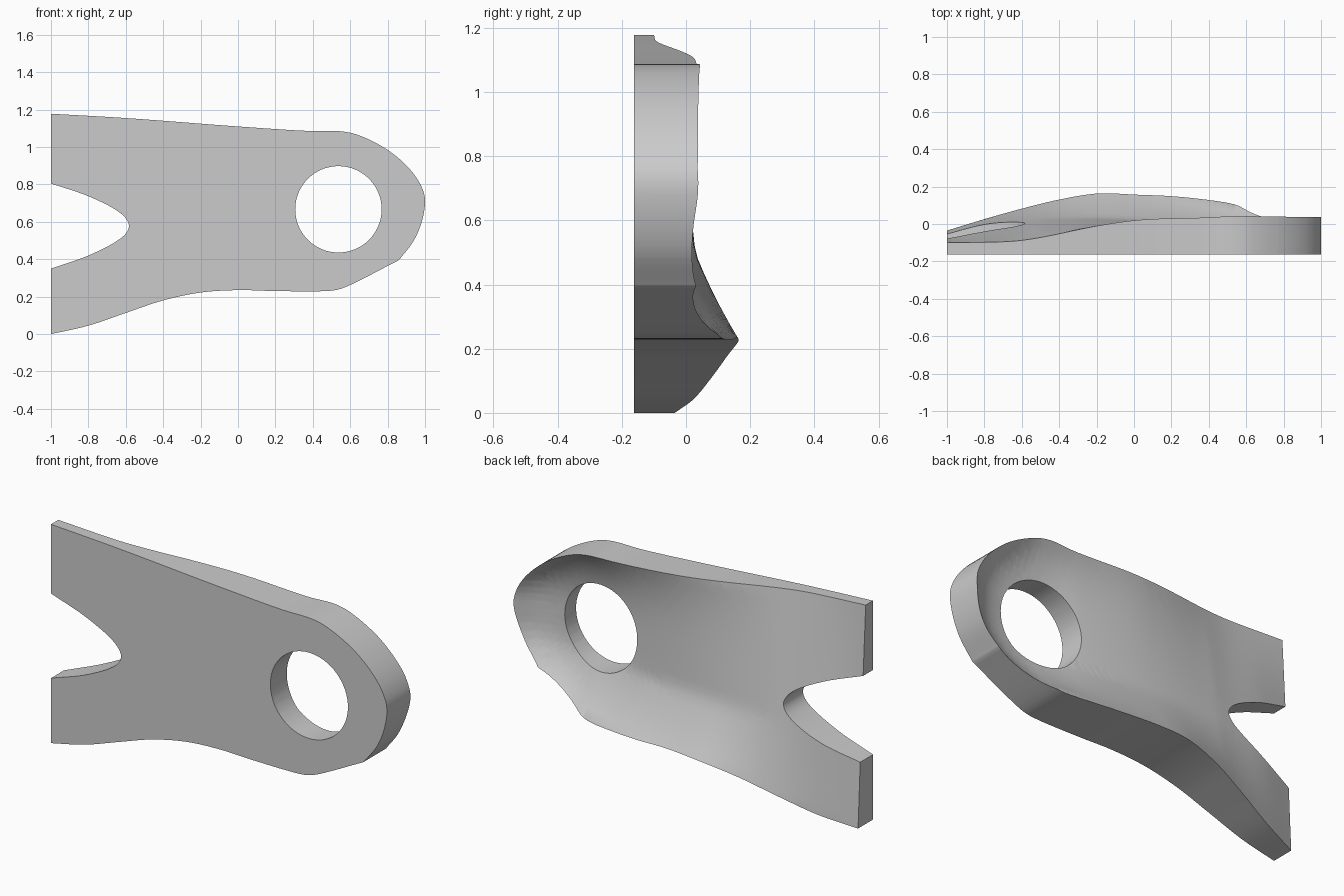
import bpy
import bmesh
import math
from mathutils import Vector

cube = bpy.data.objects.get("Cube")
if cube:
    bpy.data.objects.remove(cube, do_unlink=True)

FRONT_Y = -0.162


def spline(points, steps=6):
    """Smooth open curve through the points, without its last point."""
    pts = [Vector(p) for p in points]
    pts = [2 * pts[0] - pts[1]] + pts + [2 * pts[-1] - pts[-2]]
    out = []
    for a, b, c, d in zip(pts, pts[1:], pts[2:], pts[3:]):
        # centripetal knots keep uneven spacing free of overshoot
        t1 = (b - a).length ** 0.5
        t2 = t1 + (c - b).length ** 0.5
        t3 = t2 + (d - c).length ** 0.5
        for i in range(steps):
            t = t1 + (t2 - t1) * i / steps
            p = a.lerp(b, t / t1)
            q = b.lerp(c, (t - t1) / (t2 - t1))
            r = c.lerp(d, (t - t2) / (t3 - t2))
            u = p.lerp(q, t / t2)
            v = q.lerp(r, (t - t1) / (t3 - t1))
            out.append(u.lerp(v, (t - t1) / (t2 - t1)))
    return out


def sampler(points):
    """Function giving the height of a smooth curve at any x."""
    curve = spline(points) + [Vector(points[-1])]

    def sample(x):
        x = min(max(x, curve[0].x), curve[-1].x)
        for a, b in zip(curve, curve[1:]):
            if x <= b.x:
                return a.lerp(b, (x - a.x) / (b.x - a.x)).y
        return curve[-1].y
    return sample


# Outline of the plate, as x and z
upper_edge = [(-1, 1.178), (-0.6, 1.155), (0, 1.11), (0.38, 1.086), (0.55, 1.084),
              (0.64, 1.065), (0.8, 0.985), (0.92, 0.88), (0.98, 0.79), (1, 0.72),
              (0.985, 0.61), (0.94, 0.5), (0.86, 0.395)]
lower_edge = [(0.86, 0.395), (0.59, 0.258), (0.53, 0.237), (0.47, 0.23), (0.2, 0.23),
              (0, 0.235), (-0.2, 0.222), (-0.4, 0.18), (-0.6, 0.113), (-0.8, 0.045), (-1, 0)]
notch = [(-1, 0.35), (-0.8, 0.42), (-0.65, 0.496), (-0.598, 0.54), (-0.583, 0.578),
         (-0.598, 0.616), (-0.65, 0.662), (-0.8, 0.737), (-1, 0.805)]
outline = (spline(upper_edge) + spline(lower_edge) + [Vector((-1, 0))]
           + spline(notch) + [Vector((-1, 0.805))])
hole = [Vector((0.537 + 0.231 * math.cos(math.tau * i / 64),
                0.667 + 0.231 * math.sin(math.tau * i / 64))) for i in range(64)]

# Depth of the sculpted back along the lower edge, the middle and the upper edge
low_depth = sampler([(-1, -0.035), (-0.8, 0.026), (-0.6, 0.082), (-0.4, 0.133), (-0.2, 0.163),
                     (0, 0.162), (0.3, 0.14), (0.53, 0.108), (0.66, 0.075), (0.8, 0.048),
                     (1, 0.042)])
mid_depth = sampler([(-1, -0.06), (-0.8, -0.008), (-0.6, 0.014), (-0.2, 0.048),
                     (0.2, 0.053), (0.6, 0.04), (1, 0.036)])
top_depth = sampler([(-1, -0.1), (-0.65, -0.093), (-0.5, -0.073), (-0.2, -0.012),
                     (0, 0.018), (0.3, 0.036), (0.6, 0.046), (1, 0.042)])
low_z = sampler([(-1, 0), (-0.6, 0.113), (-0.2, 0.222), (0, 0.23), (1, 0.23)])

# Hollow around the hole: its depth and half height along x
hollow_depth = sampler([(-0.5, 0), (0, 0.035), (0.3, 0.068), (0.54, 0.105),
                        (0.77, 0.105), (0.9, 0.07), (1, 0)])
hollow_reach = sampler([(-0.5, 0.45), (0.5, 0.425), (0.64, 0.405), (0.8, 0.325),
                        (0.92, 0.22), (1, 0.1)])


def back_depth(x, z):
    mid = mid_depth(x)
    if z < 0.5:
        t = min(1, (0.5 - z) / (0.5 - low_z(x)))
        depth = mid + (low_depth(x) - mid) * t ** 1.05
    else:
        t = min(1, (z - 0.5) / (0.63 - 0.05 * x))
        depth = mid + (top_depth(x) - mid) * t
    w = min(1, abs(z - 0.665) / hollow_reach(x))
    return depth - hollow_depth(x) * (1 - w ** 3)


# Flat sheet with the hole left open
bm = bmesh.new()
edges = []
for loop in (outline, hole):
    verts = [bm.verts.new((p.x, FRONT_Y, p.y)) for p in loop]
    edges += [bm.edges.new((v, verts[i - 1])) for i, v in enumerate(verts)]
bmesh.ops.triangle_fill(bm, edges=edges, use_beauty=True, normal=(0, -1, 0))

# Cut it into a fine grid, then extrude and sculpt the back
for axis, start, count in (((1, 0, 0), -1, 49), ((0, 0, 1), 0, 29)):
    for i in range(1, count + 1):
        bmesh.ops.bisect_plane(bm, geom=bm.verts[:] + bm.edges[:] + bm.faces[:], dist=1e-5,
                               plane_co=Vector(axis) * (start + 0.04 * i), plane_no=axis)
result = bmesh.ops.extrude_face_region(bm, geom=bm.faces[:], use_keep_orig=True)
for v in result["geom"]:
    if isinstance(v, bmesh.types.BMVert):
        v.co.y = back_depth(v.co.x, v.co.z)
bmesh.ops.remove_doubles(bm, verts=bm.verts[:], dist=1e-5)
bmesh.ops.recalc_face_normals(bm, faces=bm.faces[:])

mesh = bpy.data.meshes.new("bracket_plate")
bm.to_mesh(mesh)
bm.free()
plate = bpy.data.objects.new("bracket_plate", mesh)
bpy.context.collection.objects.link(plate)

# Plain grey finish
grey = bpy.data.materials.new("plain_grey")
grey.use_nodes = True
colour = (0.6, 0.6, 0.6, 1)
grey.diffuse_color = colour
grey.node_tree.nodes["Principled BSDF"].inputs["Base Color"].default_value = colour
mesh.materials.append(grey)

bpy.context.view_layer.objects.active = plate
plate.select_set(True)
bpy.ops.object.shade_smooth_by_angle(angle=math.radians(35))
